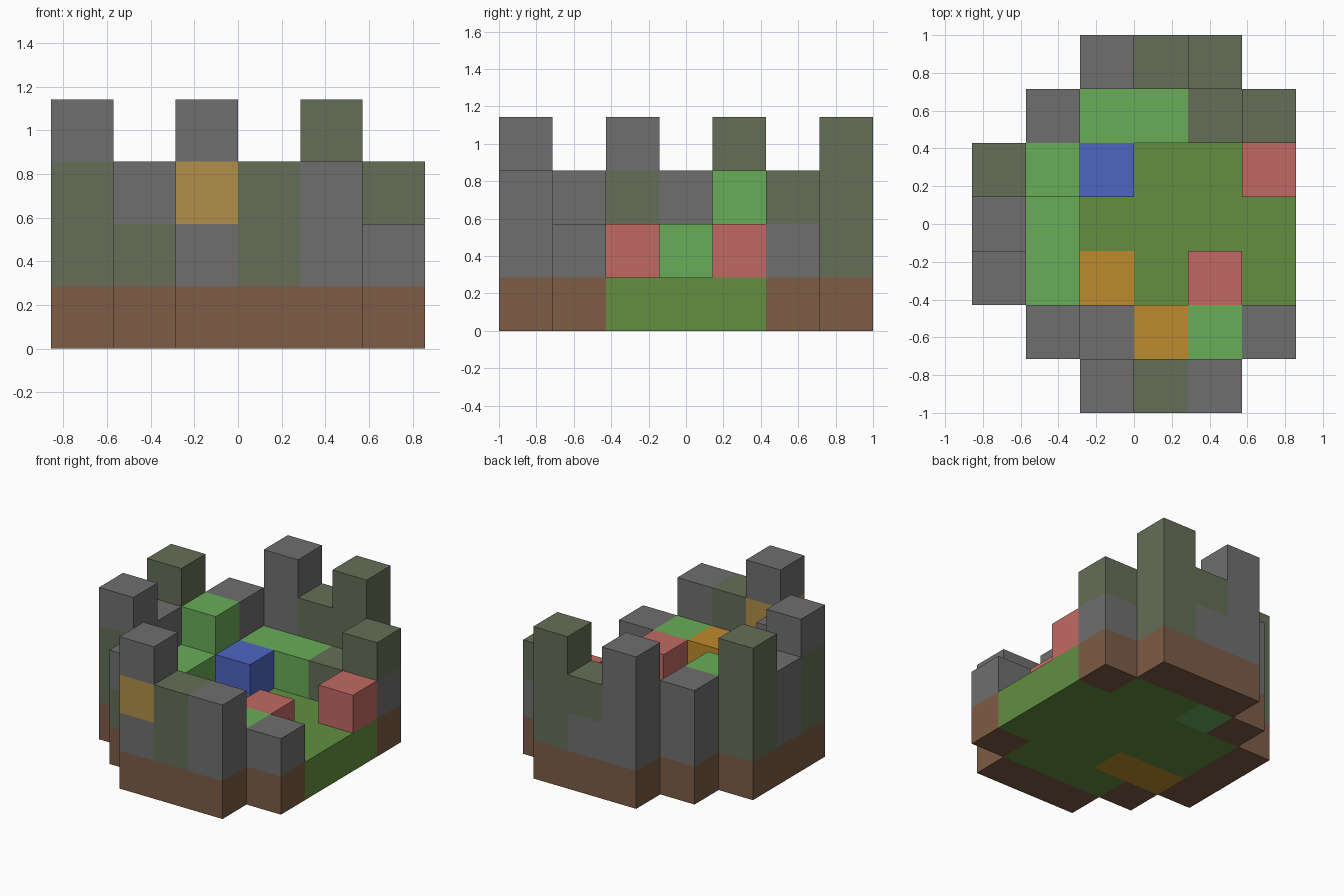
import bpy
import bmesh
from mathutils import Vector

cube = bpy.data.objects.get("Cube")
if cube:
    bpy.data.objects.remove(cube, do_unlink=True)

UNIT = 2 / 7

# Floor plans from the ground up; each plan runs back to front, left column at -x
PLANS = [
    ["..BBB.", ".BHGGB", "BGGGGG", "BGGGGG", "BOOGGG", ".BGGGB", "..BBB."],
    ["..SSM.", ".SHHMS", "MHW..R", "SH....", "MH..R.", ".MSOHS", "..SMS."],
    ["..SMM.", ".S...M", "MH....", "S.....", "M.....", ".S....", "..TMS."],
    ["..S.M.", "......", "M.....", "......", "S.....", "......", "..S..."],
]

# Letter: part name, colour name, sRGB colour
PARTS = {
    "B": ("foundation", "brown earth", (125, 92, 70)),
    "G": ("lawn", "grass green", (98, 143, 64)),
    "H": ("hedges", "light green", (105, 172, 88)),
    "S": ("stone_wall", "stone grey", (111, 111, 111)),
    "M": ("mossy_wall", "mossy grey", (101, 110, 87)),
    "O": ("path_blocks", "orange", (190, 138, 45)),
    "T": ("wall_plaque", "sand yellow", (176, 143, 72)),
    "W": ("water_block", "blue", (77, 101, 194)),
    "R": ("flower_blocks", "soft red", (193, 105, 99)),
}


def linear(c):
    c /= 255
    return c / 12.92 if c <= 0.04045 else ((c + 0.055) / 1.055) ** 2.4


def make_material(name, rgb):
    colour = (*[linear(c) for c in rgb], 1)
    mat = bpy.data.materials.new(name)
    mat.use_nodes = True
    mat.diffuse_color = colour
    bsdf = mat.node_tree.nodes["Principled BSDF"]
    bsdf.inputs["Base Color"].default_value = colour
    bsdf.inputs["Roughness"].default_value = 0.9
    return mat


# Read the plans into a grid of blocks
blocks = {}
for z, plan in enumerate(PLANS):
    for y, row in enumerate(reversed(plan)):
        for x, letter in enumerate(row):
            if letter != ".":
                blocks[x, y, z] = letter


def add_open_faces(bm, cell):
    """Add the sides of one block that touch no other block."""
    centre = Vector(cell) + Vector((-2.5, -3, 0.5))
    for axis in range(3):
        for sign in (-1, 1):
            near = list(cell)
            near[axis] += sign
            if tuple(near) in blocks:
                continue
            n, u = Vector(), Vector()
            n[axis] = sign / 2
            u[(axis + 1) % 3] = 0.5
            v = 2 * n.cross(u)
            corners = (n - u - v, n + u - v, n + u + v, n - u + v)
            bm.faces.new([bm.verts.new((centre + c) * UNIT) for c in corners])


# One object for each kind of block
for letter, (part, colour_name, rgb) in PARTS.items():
    bm = bmesh.new()
    for cell, kind in blocks.items():
        if kind == letter:
            add_open_faces(bm, cell)
    bmesh.ops.remove_doubles(bm, verts=bm.verts, dist=0.001)
    mesh = bpy.data.meshes.new(part)
    bm.to_mesh(mesh)
    bm.free()
    mesh.materials.append(make_material(colour_name, rgb))
    bpy.context.collection.objects.link(bpy.data.objects.new(part, mesh))
